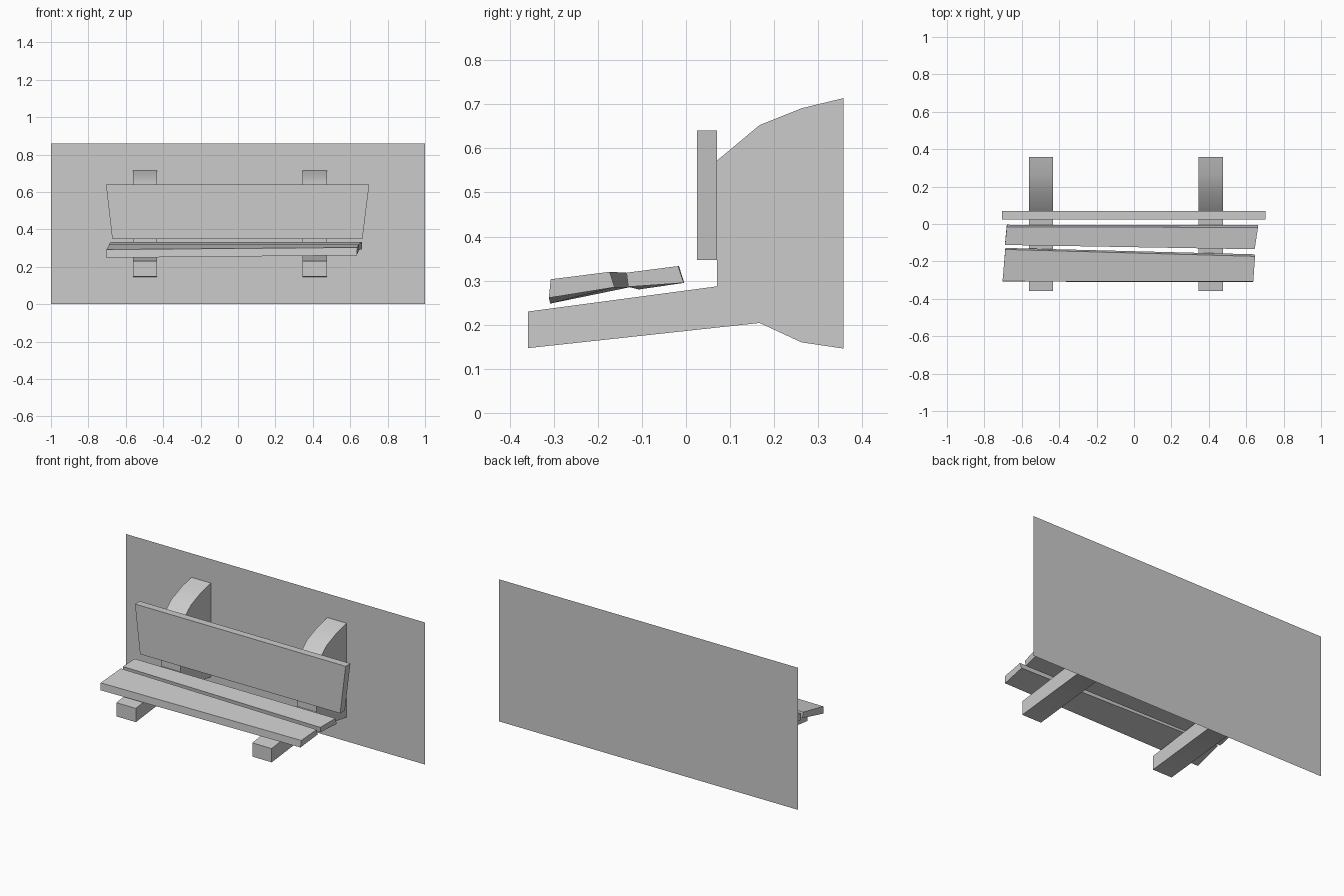
import bpy, bmesh, math

if "Cube" in bpy.data.objects:
    bpy.data.objects.remove(bpy.data.objects["Cube"])


def make_object(name, bm):
    bmesh.ops.recalc_face_normals(bm, faces=bm.faces)
    mesh = bpy.data.meshes.new(name)
    bm.to_mesh(mesh)
    bm.free()
    obj = bpy.data.objects.new(name, mesh)
    bpy.context.collection.objects.link(obj)
    return obj


def prism(name, side_a, side_b):
    """Solid joining two matching outlines."""
    bm = bmesh.new()
    a = [bm.verts.new(p) for p in side_a]
    b = [bm.verts.new(p) for p in side_b]
    bm.faces.new(a)
    bm.faces.new(b[::-1])
    for i in range(len(a)):
        j = (i + 1) % len(a)
        bm.faces.new((a[j], a[i], b[i], b[j]))
    return make_object(name, bm)


# Wall panel: a single thin sheet behind the bench
mesh = bpy.data.meshes.new("wall_panel")
mesh.from_pydata([(-1, 0.358, 0), (1, 0.358, 0), (1, 0.358, 0.858), (-1, 0.358, 0.858)],
                 [], [(0, 1, 2, 3)])
bpy.context.collection.objects.link(bpy.data.objects.new("wall_panel", mesh))

# Two L-shaped brackets flaring into the wall
bracket = [(-0.358, 0.147), (-0.358, 0.23), (0.07, 0.287), (0.07, 0.572),
           (0.167, 0.653), (0.262, 0.691), (0.357, 0.714), (0.357, 0.146),
           (0.262, 0.16), (0.167, 0.204)]
for name, x in (("left_bracket", -0.562), ("right_bracket", 0.346)):
    obj = prism(name, [(x, y, z) for y, z in bracket],
                [(x + 0.13, y, z) for y, z in bracket])
    bpy.ops.object.select_all(action='DESELECT')
    obj.select_set(True)
    bpy.context.view_layer.objects.active = obj
    bpy.ops.object.shade_smooth_by_angle(angle=math.radians(35))

# Tapered backrest plank
back = [(-0.672, 0.347), (0.665, 0.347), (0.702, 0.641), (-0.706, 0.641)]
prism("backrest", [(x, 0.025, z) for x, z in back], [(x, 0.07, z) for x, z in back])

# Slightly crooked seat planks: left end and right end outlines
# (bottom front, top front, top back, bottom back)
prism("front_seat_plank",
      [(-0.703, -0.308, 0.248), (-0.703, -0.306, 0.292),
       (-0.688, -0.136, 0.318), (-0.688, -0.128, 0.285)],
      [(0.635, -0.311, 0.261), (0.638, -0.307, 0.303),
       (0.647, -0.173, 0.32), (0.645, -0.162, 0.285)])
prism("rear_seat_plank",
      [(-0.69, -0.107, 0.28), (-0.69, -0.112, 0.32),
       (-0.68, -0.016, 0.333), (-0.68, -0.004, 0.295)],
      [(0.642, -0.131, 0.286), (0.645, -0.135, 0.318),
       (0.663, -0.018, 0.333), (0.663, -0.005, 0.295)])
